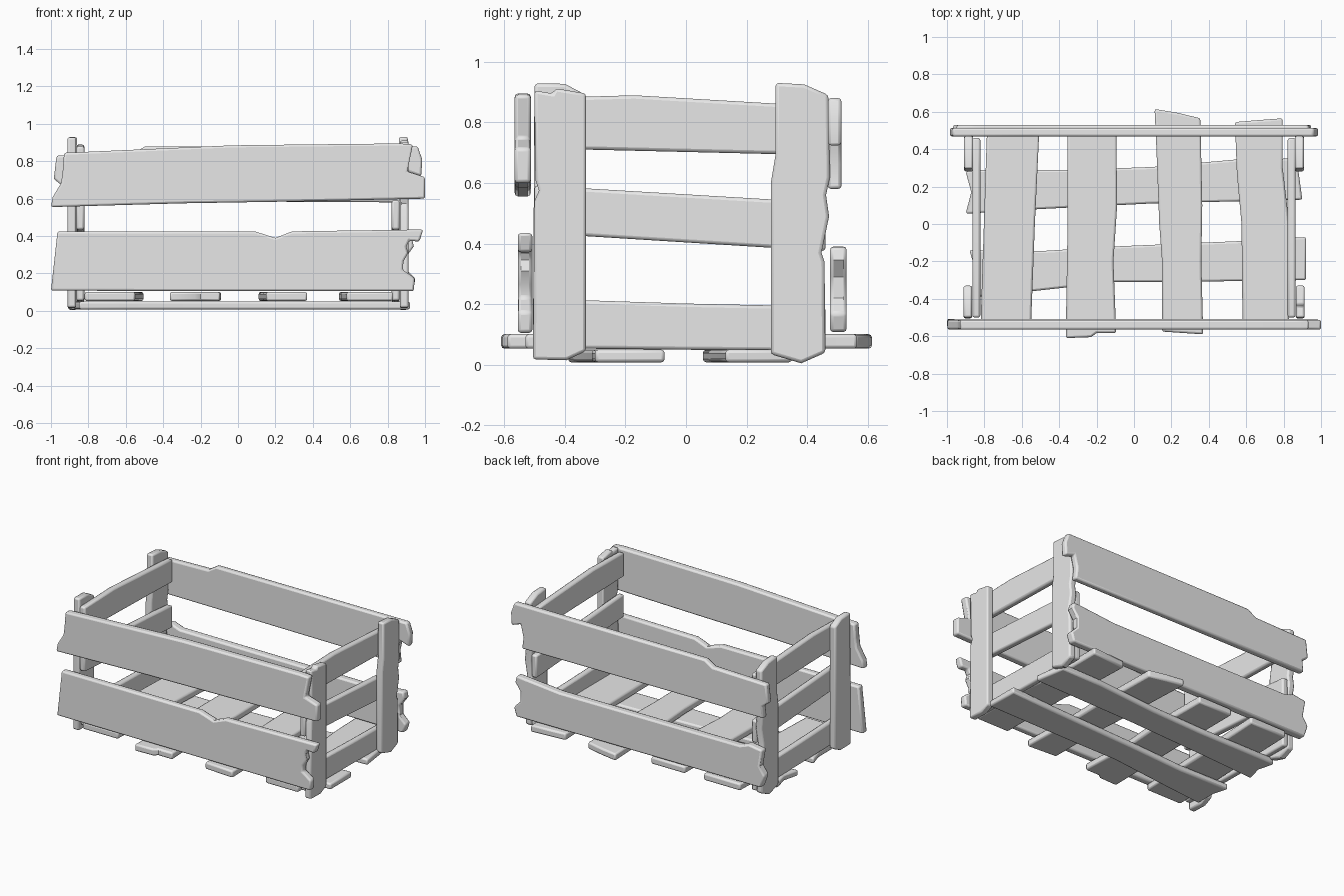
import bpy
import bmesh
import math

if "Cube" in bpy.data.objects:
    bpy.data.objects.remove(bpy.data.objects["Cube"], do_unlink=True)

# Single weathered grey material
grey = bpy.data.materials.new("plain_grey")
grey.use_nodes = True
GREY = (0.8, 0.8, 0.8, 1.0)
grey.diffuse_color = GREY
grey.node_tree.nodes["Principled BSDF"].inputs["Base Color"].default_value = GREY


def board(name, outline, axis, low, high, bevel=0.011):
    """Extrude a 2D outline along an axis from low to high, with worn edges."""
    place = {
        "x": lambda a, b, d: (d, a, b),
        "y": lambda a, b, d: (a, d, b),
        "z": lambda a, b, d: (a, b, d),
    }[axis]
    bm = bmesh.new()
    face = bm.faces.new([bm.verts.new(place(a, b, low)) for a, b in outline])
    ext = bmesh.ops.extrude_face_region(bm, geom=[face])
    for v in ext["geom"]:
        if isinstance(v, bmesh.types.BMVert):
            v.co["xyz".index(axis)] = high
    bmesh.ops.recalc_face_normals(bm, faces=bm.faces)
    mesh = bpy.data.meshes.new(name)
    bm.to_mesh(mesh)
    bm.free()
    mesh.materials.append(grey)
    ob = bpy.data.objects.new(name, mesh)
    bpy.context.collection.objects.link(ob)
    mod = ob.modifiers.new("worn_edges", "BEVEL")
    mod.width = bevel
    mod.segments = 2
    mod.limit_method = "ANGLE"
    mod.angle_limit = math.radians(50)
    bpy.ops.object.select_all(action="DESELECT")
    bpy.context.view_layer.objects.active = ob
    ob.select_set(True)
    bpy.ops.object.shade_smooth_by_angle(angle=math.radians(35))
    return ob


# Long front boards (x, z)
board("front_upper_board", [
    (-1, .555), (-.3, .575), (.3, .585), (1, .6), (1, .715), (.905, .745),
    (.935, .89), (.86, .895), (.4, .89), (-.03, .885), (-.93, .845),
    (-.937, .75), (-.945, .685), (-.99, .61)], "y", -.565, -.512)
board("front_lower_board", [
    (-1, .108), (.94, .105), (.945, .175), (.88, .22), (.885, .265),
    (.91, .31), (.9, .345), (.915, .375), (.97, .37), (.99, .435),
    (.29, .425), (.2, .39), (.09, .425), (-.965, .425)], "y", -.555, -.507)

# Long back boards (x, z)
board("back_upper_board", [
    (-.95, .59), (.9, .58), (.89, .66), (.91, .745), (.98, .72), (.985, .81),
    (.96, .88), (-.5, .878), (-.56, .84), (-.97, .83), (-.985, .705),
    (-.94, .67)], "y", .468, .513)
board("back_lower_board", [
    (-.94, .115), (.93, .108), (.95, .17), (.9, .22), (.9, .29), (.94, .345),
    (.93, .39), (.87, .385), (.6, .36), (-.78, .365), (-.85, .39),
    (-.95, .375), (-.93, .26), (-.97, .2)], "y", .475, .53)

# Corner posts (y, z)
front_post = [(-.505, .018), (-.395, .015), (-.33, .045), (-.33, .895),
              (-.43, .912), (-.44, .895), (-.5, .905), (-.497, .61),
              (-.485, .575), (-.5, .54)]
front_post_tall = [(-.505, .018), (-.395, .015), (-.33, .045), (-.33, .89),
                   (-.4, .927), (-.5, .928)]
back_post = [(.28, .035), (.38, .005), (.46, .04), (.457, .34), (.447, .37),
             (.472, .49), (.462, .56), (.475, .62), (.47, .89), (.39, .925),
             (.295, .93), (.295, .69), (.28, .6)]

# Short end slats (y, z)
slats = {
    "upper": [(-.5, .715), (-.33, .71), (.3, .695), (.46, .69),
              (.46, .85), (.29, .862), (-.17, .889), (-.5, .88)],
    "middle": [(-.5, .435), (.46, .375), (.46, .53), (.29, .545), (-.5, .592)],
    "lower": [(-.49, .055), (.46, .045), (.46, .192), (0, .202), (-.49, .218)],
}

for side, s in (("left", 1), ("right", -1)):
    board(f"{side}_front_post", front_post if s > 0 else front_post_tall,
          "x", s * .865, s * .912)
    board(f"{side}_back_post", back_post, "x", s * .86, s * .908)
    for level, outline in slats.items():
        board(f"{side}_{level}_slat", outline, "x", s * .822, s * .864)

# Floor boards running front to back (x, y)
floor = [
    [(-.82, -.53), (-.55, -.53), (-.53, 0), (-.505, .53), (-.785, .53)],
    [(-.365, -.61), (-.23, -.605), (-.2, -.583), (-.095, -.583), (-.11, -.2),
     (-.09, .1), (-.095, .52), (-.355, .52), (-.355, 0)],
    [(.15, -.575), (.37, -.59), (.36, -.2), (.365, .1), (.355, .565),
     (.23, .595), (.11, .615), (.12, .4), (.135, 0), (.15, -.2)],
    [(.58, -.53), (.83, -.53), (.83, 0), (.795, .3), (.795, .565), (.66, .555),
     (.54, .545), (.55, .27), (.575, 0)],
]
for i, outline in enumerate(floor, 1):
    board(f"floor_board_{i}", outline, "z", .053, .101)

# Runners beneath the floor (x, y)
board("front_runner", [
    (-.85, -.39), (-.55, -.36), (-.1, -.31), (.2, -.31), (.92, -.3),
    (.92, -.07), (.6, -.09), (-.1, -.12), (-.5, -.145), (-.88, -.14),
    (-.85, -.24)], "z", .008, .05)
board("back_runner", [
    (-.9, .055), (-.5, .08), (.1, .11), (.9, .13), (.87, .35), (.55, .345),
    (.1, .305), (-.3, .29), (-.86, .29), (-.9, .28), (-.87, .17)],
    "z", .008, .05)
